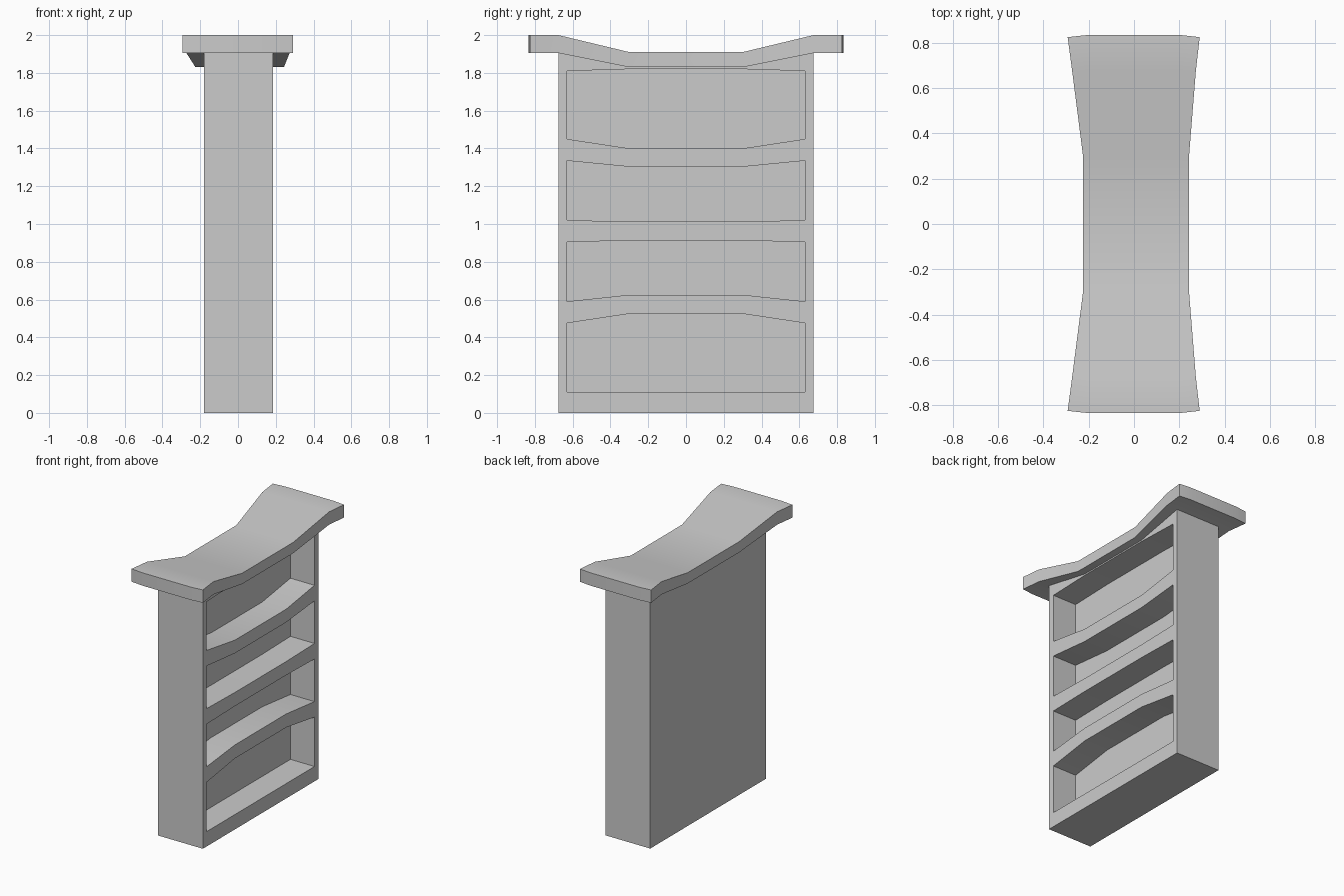
import bpy, bmesh, math

cube = bpy.data.objects.get("Cube")
if cube:
    bpy.data.objects.remove(cube, do_unlink=True)

grey = bpy.data.materials.new("plain grey")
grey.use_nodes = True
GREY = (0.6, 0.6, 0.6, 1)
grey.diffuse_color = GREY
grey.node_tree.nodes["Principled BSDF"].inputs["Base Color"].default_value = GREY


def make_object(name, bm):
    bmesh.ops.recalc_face_normals(bm, faces=bm.faces)
    mesh = bpy.data.meshes.new(name)
    bm.to_mesh(mesh)
    bm.free()
    mesh.materials.append(grey)
    obj = bpy.data.objects.new(name, mesh)
    bpy.context.collection.objects.link(obj)
    return obj


def mirrored(half):
    """Complete an edge line given from the middle outwards (y, z)."""
    return [(-y, z) for y, z in reversed(half)] + half


def prism(name, lower, upper, x0, x1):
    """Extrude the y-z outline between two symmetric lines along x."""
    outline = mirrored(lower) + mirrored(upper)[::-1]
    bm = bmesh.new()
    face = bm.faces.new([bm.verts.new((x0, y, z)) for y, z in outline])
    ext = bmesh.ops.extrude_face_region(bm, geom=[face])
    moved = [v for v in ext["geom"] if isinstance(v, bmesh.types.BMVert)]
    bmesh.ops.translate(bm, verts=moved, vec=(x1 - x0, 0, 0))
    return make_object(name, bm)


def smooth(obj):
    bpy.ops.object.select_all(action="DESELECT")
    obj.select_set(True)
    bpy.context.view_layer.objects.active = obj
    bpy.ops.object.shade_smooth_by_angle(angle=math.radians(30))


# Cabinet body, its top following the underside of the slab
MID, EDGE, SIDE = 0.3, 0.63, 0.675
body = prism("cabinet_body", [(SIDE, 0)], [(MID, 1.83), (SIDE, 1.905)], -0.18, 0.185)

# Four recessed compartments: bottom middle, bottom edge, top middle, top edge
compartments = [
    (0.11, 0.11, 0.525, 0.475),
    (0.625, 0.59, 0.912, 0.905),
    (1.013, 1.02, 1.303, 1.335),
    (1.40, 1.45, 1.82, 1.81),
]
for b_mid, b_edge, t_mid, t_edge in compartments:
    cutter = prism("compartment_cutter", [(MID, b_mid), (EDGE, b_edge)],
                   [(MID, t_mid), (EDGE, t_edge)], -0.012, 0.3)
    cutter.hide_render = True
    cut = body.modifiers.new("compartment", "BOOLEAN")
    cut.operation = "DIFFERENCE"
    cut.solver = "EXACT"
    cut.object = cutter
    bpy.context.view_layer.objects.active = body
    bpy.ops.object.modifier_apply(modifier=cut.name)
    bpy.data.objects.remove(cutter, do_unlink=True)
smooth(body)

# Dipped top slab, flaring in width towards both ends
# y, lower z, upper z, left and right x limits
half = [(MID, 1.83, 1.91, -0.225, 0.243),
        (SIDE, 1.905, 2.0, -0.273, 0.273),
        (0.825, 1.905, 2.0, -0.293, 0.29)]
stations = [(-s[0], *s[1:]) for s in reversed(half)] + half
bm = bmesh.new()
rings = []
for y, low, high, x0, x1 in stations:
    # The end edges bow out slightly between the corners
    bow = math.copysign(0.01, y) if abs(y) > 0.8 else 0
    row = [(x0, y), (-0.2, y + bow), (0.2, y + bow), (x1, y)]
    rings.append([bm.verts.new((x, v, low)) for x, v in row]
                 + [bm.verts.new((x, v, high)) for x, v in reversed(row)])
for a, b in zip(rings, rings[1:]):
    for i in range(len(a)):
        j = (i + 1) % len(a)
        bm.faces.new((a[i], a[j], b[j], b[i]))
for ring in (rings[0], rings[-1]):
    for i in range(3):
        bm.faces.new((ring[i], ring[i + 1], ring[6 - i], ring[7 - i]))
smooth(make_object("top_slab", bm))
